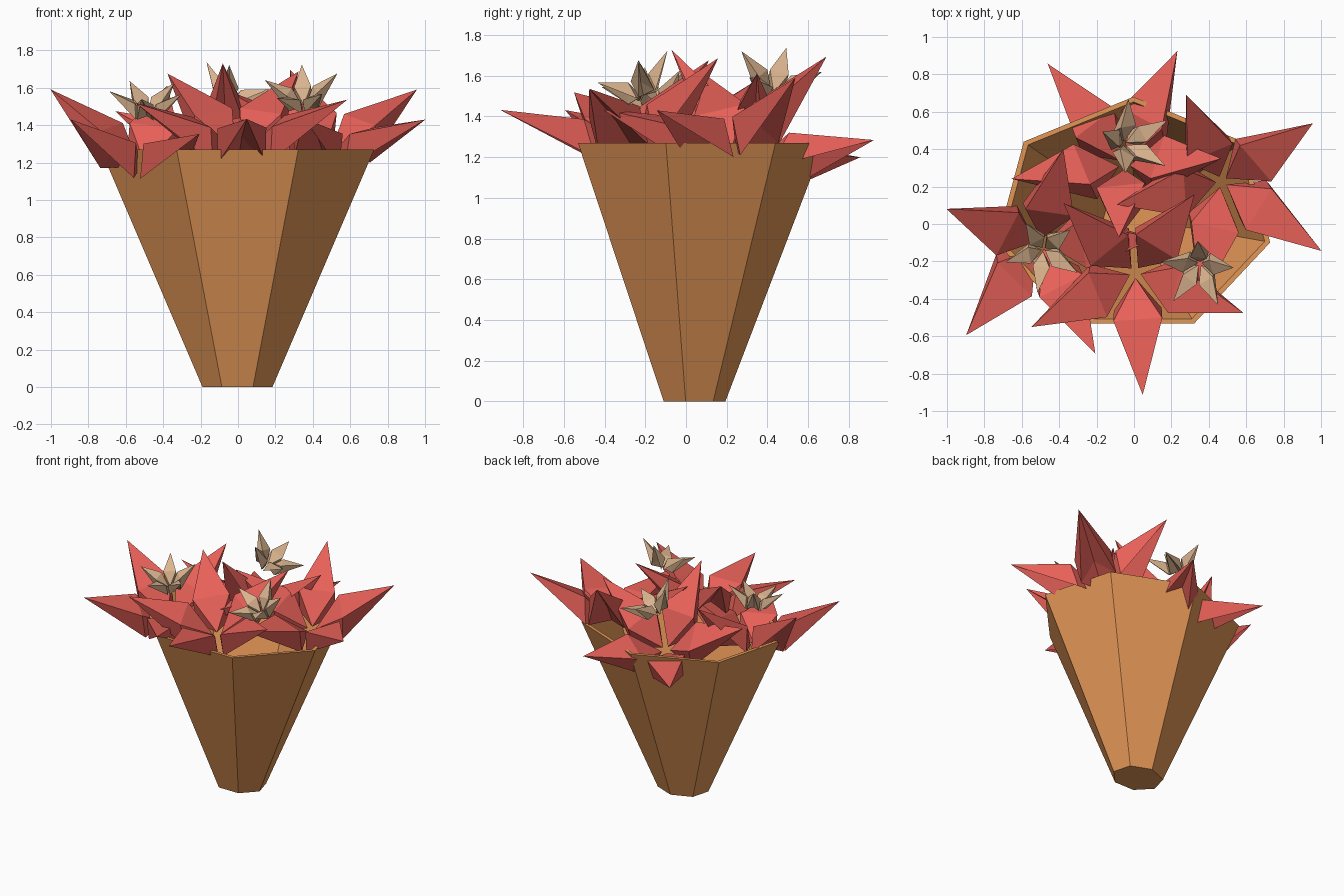
import bpy, bmesh, math
from mathutils import Vector, Matrix

if "Cube" in bpy.data.objects:
    bpy.data.objects.remove(bpy.data.objects["Cube"])


def material(name, rgb):
    m = bpy.data.materials.new(name)
    m.diffuse_color = (*rgb, 1.0)
    m.use_nodes = True
    m.node_tree.nodes["Principled BSDF"].inputs["Base Color"].default_value = m.diffuse_color
    return m


RED = material("petal red", (0.80, 0.118, 0.098))
CREAM = material("small flower cream", (0.71, 0.46, 0.275))
BROWN = material("pot brown", (0.77, 0.31, 0.094))


def finish(bm, name, mat):
    bmesh.ops.recalc_face_normals(bm, faces=bm.faces)
    me = bpy.data.meshes.new(name)
    bm.to_mesh(me)
    bm.free()
    me.materials.append(mat)
    ob = bpy.data.objects.new(name, me)
    bpy.context.collection.objects.link(ob)
    return ob


# Seven-sided tapered pot: outer wall, rim, inner wall, floor
def make_pot():
    bm = bmesh.new()
    n = 7
    rings = []
    # (x radius, y radius, y centre, z)
    for rx, ry, cy, z in ((0.192, 0.16, 0.034, 0.0), (0.75, 0.637, 0.043, 1.27),
                          (0.72, 0.61, 0.043, 1.27), (0.172, 0.142, 0.034, 0.03)):
        angles = [math.pi / 2 + 2 * math.pi * k / n for k in range(n)]
        rings.append([bm.verts.new((rx * math.cos(a) - 0.003, cy + ry * math.sin(a), z))
                      for a in angles])
    for lo, hi in zip(rings, rings[1:]):
        for k in range(n):
            j = (k + 1) % n
            bm.faces.new((lo[k], lo[j], hi[j], hi[k]))
    bm.faces.new(rings[0])
    bm.faces.new(rings[-1])
    finish(bm, "pot", BROWN)


# Five-petal star flower; the origin is the centre of the plane of the tips
def make_flower(name, mat, centre, normal, heading, scale=1.0, lift=1.0):
    bm = bmesh.new()
    for k in range(5):
        rot = Matrix.Rotation(2 * math.pi * k / 5, 3, 'Z')

        def v(x, y, z):
            return bm.verts.new(rot @ Vector((x, y, z * lift)))

        inner = v(0.03, 0, -0.32)
        tip = v(0.597, 0, 0)
        keel = v(0.21, 0, -0.19)
        lt, rt = v(0.215, 0.131, -0.14), v(0.215, -0.131, -0.14)
        lb, rb = v(0.205, 0.128, -0.335), v(0.205, -0.128, -0.335)
        for f in ((inner, rt, lt), (rt, tip, lt),
                  (inner, lb, keel), (inner, keel, rb), (lb, tip, keel), (keel, tip, rb),
                  (inner, lt, lb), (lt, tip, lb), (inner, rb, rt), (rt, rb, tip)):
            bm.faces.new(f)
    ob = finish(bm, name, mat)
    # align local z to the normal and local x to the heading seen from above
    z = Vector(normal).normalized()
    a = math.radians(heading)
    x = Vector((math.cos(a), math.sin(a), 0))
    x.z = -(x.x * z.x + x.y * z.y) / z.z
    x.normalize()
    y = z.cross(x)
    basis = Matrix((x, y, z)).transposed() * scale
    ob.matrix_world = Matrix.Translation(centre) @ basis.to_4x4()


make_pot()

# Large red flowers
make_flower("red_flower_front", RED, (0.006, -0.334, 1.57), (0, -0.23, 0.97), -86)
make_flower("red_flower_right", RED, (0.50, 0.155, 1.55), (0.10, -0.22, 0.97), 40)
make_flower("red_flower_left", RED, (-0.474, -0.177, 1.49), (0.08, -0.217, 0.97), 154)
make_flower("red_flower_back", RED, (-0.10, 0.46, 1.46), (-0.15, 0.44, 0.88), -88)

# Small cream flowers on top
make_flower("cream_flower_left", CREAM, (-0.485, -0.172, 1.59), (0, -0.25, 0.97), 189, 0.345, 1.3)
make_flower("cream_flower_right", CREAM, (0.335, -0.275, 1.63), (-0.12, -0.45, 0.9), 88, 0.345, 1.3)
make_flower("cream_flower_back", CREAM, (0.02, 0.46, 1.64), (0.48, 0.2, 0.86), 170, 0.36, 1.3)
